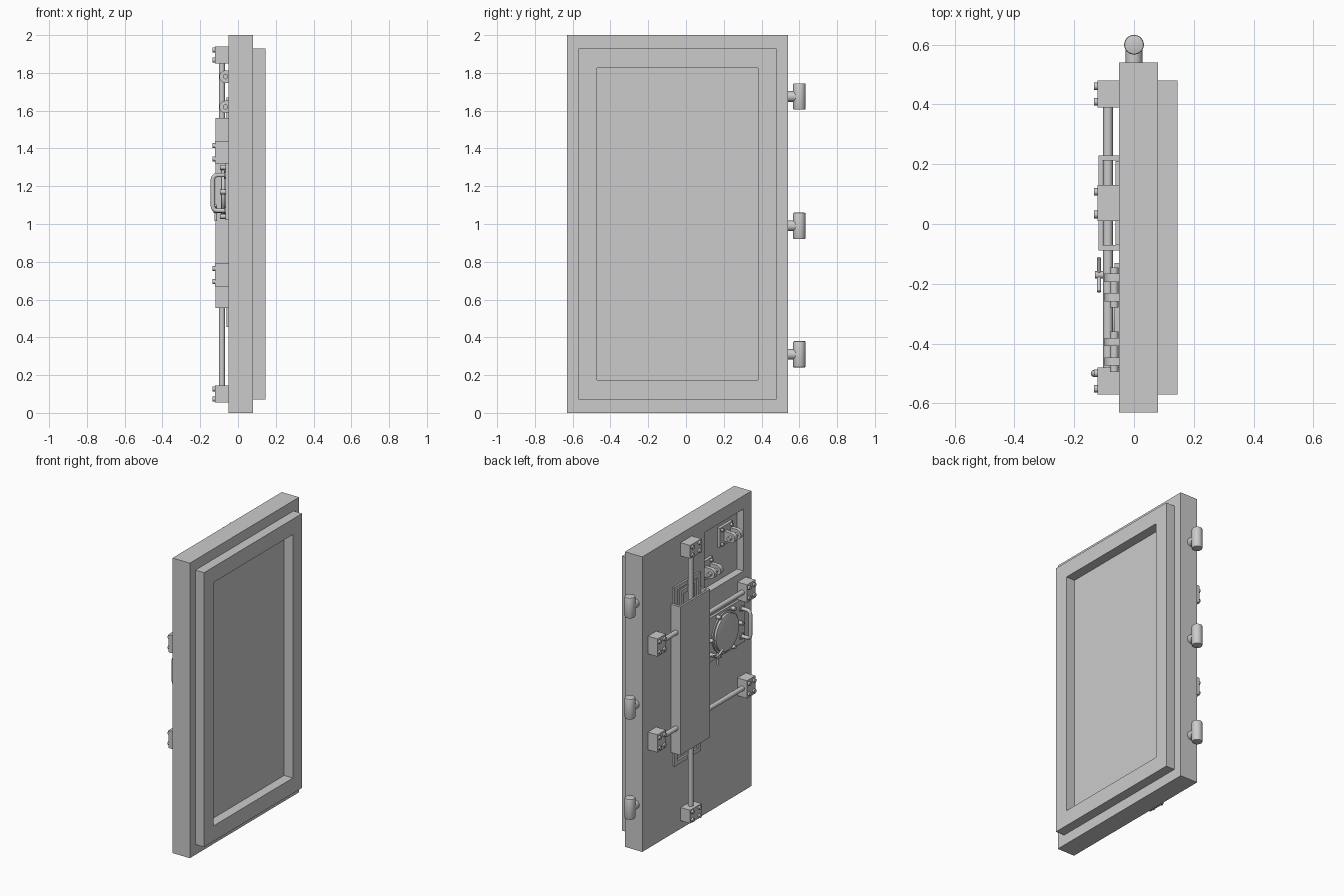
import bpy, bmesh, math
from mathutils import Vector, Matrix

if "Cube" in bpy.data.objects:
    bpy.data.objects.remove(bpy.data.objects["Cube"])


def finish(name, bm, smooth=False):
    me = bpy.data.meshes.new(name)
    bm.to_mesh(me)
    bm.free()
    ob = bpy.data.objects.new(name, me)
    bpy.context.collection.objects.link(ob)
    if smooth:
        bpy.ops.object.select_all(action='DESELECT')
        ob.select_set(True)
        bpy.context.view_layer.objects.active = ob
        bpy.ops.object.shade_smooth_by_angle(angle=math.radians(35))
    return ob


def box(name, x, y, z):
    bm = bmesh.new()
    bmesh.ops.create_cube(bm, size=1)
    for v in bm.verts:
        v.co = [(a + b) / 2 + c * (b - a) for (a, b), c in zip((x, y, z), v.co)]
    return finish(name, bm)


def rod(name, a, b, r, seg=24, bevel=0):
    a, b = Vector(a), Vector(b)
    bm = bmesh.new()
    m = Matrix.Translation((a + b) / 2) @ (b - a).to_track_quat('Z', 'Y').to_matrix().to_4x4()
    bmesh.ops.create_cone(bm, cap_ends=True, segments=seg, radius1=r, radius2=r,
                          depth=(b - a).length, matrix=m)
    if bevel:
        rim = [e for e in bm.edges if any(len(f.verts) > 4 for f in e.link_faces)]
        bmesh.ops.bevel(bm, geom=rim, offset=bevel, segments=2, affect='EDGES', profile=0.5)
    return finish(name, bm, seg > 8)


def frame(name, x, y, z, wy, wz):
    """Rectangular ring lying in the y-z plane."""
    bm = bmesh.new()
    rings = []
    for xx in x:
        for dy, dz in ((0, 0), (wy, wz)):
            rings.append([bm.verts.new((xx, yy, zz)) for yy, zz in (
                (y[0] + dy, z[0] + dz), (y[1] - dy, z[0] + dz),
                (y[1] - dy, z[1] - dz), (y[0] + dy, z[1] - dz))])
    for p, q in ((0, 1), (1, 3), (3, 2), (2, 0)):
        for i in range(4):
            j = (i + 1) % 4
            bm.faces.new((rings[p][i], rings[p][j], rings[q][j], rings[q][i]))
    bmesh.ops.recalc_face_normals(bm, faces=bm.faces)
    return finish(name, bm)


def cut(ob, cutter):
    m = ob.modifiers.new("cut", 'BOOLEAN')
    m.object = cutter
    m.solver = 'EXACT'
    bpy.context.view_layer.objects.active = ob
    ob.select_set(True)
    bpy.ops.object.modifier_apply(modifier=m.name)
    bpy.data.objects.remove(cutter)


# door slab with the recess for the upper mechanism
slab = box("door_slab", (-0.05, 0.08), (-0.63, 0.54), (0, 2))
cut(slab, box("recess_cutter", (-0.2, 0.0), (-0.545, -0.125), (1.49, 1.91)))
frame("inner_rim", (0.079, 0.145), (-0.57, 0.48), (0.07, 1.93), 0.1, 0.105)

# hinges
for z in (0.31, 0.99, 1.675):
    rod("hinge_barrel", (0, 0.6, z - 0.07), (0, 0.6, z + 0.07), 0.033, 32, 0.006)
    rod("hinge_arm", (0, 0.53, z), (0, 0.6, z), 0.028)


# bolt guide blocks with four screws each
def guide(y, z, hy, hz, by, bz):
    box("guide_block", (-0.122, -0.05), (y - hy, y + hy), (z - hz, z + hz))
    for sy in (-1, 1):
        for sz in (-1, 1):
            rod("guide_screw", (-0.12, y + sy * by, z + sz * bz),
                (-0.134, y + sy * by, z + sz * bz), 0.013, 12)


for z in (0.73, 1.38):
    for y in (-0.525, 0.435):
        guide(y, z, 0.045, 0.06, 0.026, 0.035)
    rod("side_bolt", (-0.087, -0.54, z), (-0.087, 0.45, z), 0.016)
for z in (0.1, 1.895):
    guide(0.07, z, 0.06, 0.045, 0.038, 0.027)
rod("vertical_bolt", (-0.085, 0.07, 0.08), (-0.085, 0.07, 1.91), 0.016)

# central cover, an open-ended sleeve, and its mounting frames
box("cover_face", (-0.118, -0.105), (-0.088, 0.23), (0.555, 1.56))
for y in ((-0.088, -0.07), (0.212, 0.23)):
    box("cover_side", (-0.106, -0.05), y, (0.555, 1.56))
frame("cover_frame", (-0.062, -0.049), (-0.07, 0.21), (0.455, 1.67), 0.03, 0.03)
frame("rod_frame", (-0.062, -0.049), (0.0, 0.14), (0.51, 1.62), 0.025, 0.03)

# lock panel with dial and six latching tabs
box("lock_panel", (-0.066, -0.05), (-0.538, -0.13), (1.02, 1.32))
cy, cz = -0.32, 1.17
rod("dial", (-0.06, cy, cz), (-0.09, cy, cz), 0.125, 48, 0.005)
rod("dial_rim", (-0.06, cy, cz), (-0.075, cy, cz), 0.138, 48)
for i in range(6):
    a = i * math.pi / 3
    y, z = cy + 0.158 * math.cos(a), cz + 0.15 * math.sin(a)
    rod("dial_tab", (-0.05, y, z), (-0.094, y, z), 0.013, 12)

# small turning lever
rod("lever_spindle", (-0.05, -0.17, 1.07), (-0.13, -0.17, 1.07), 0.013, 16)
for a in (90, 210, 330):
    a = math.radians(a)
    rod("lever_spoke", (-0.117, -0.17, 1.07),
        (-0.117, -0.17 + 0.065 * math.cos(a), 1.07 - 0.055 * math.sin(a)), 0.007, 12)

# pull handle
cu = bpy.data.curves.new("pull_handle", 'CURVE')
cu.dimensions = '3D'
cu.bevel_depth = 0.012
cu.bevel_resolution = 3
cu.use_fill_caps = True
sp = cu.splines.new('POLY')
arc = [(-0.11 - 0.023 * math.sin(t), 1.236 + 0.023 * math.cos(t))
       for t in [k * math.pi / 10 for k in range(6)]]
path = [(-0.05, 1.259)] + arc
path += [(x, 2.33 - z) for x, z in reversed(path)]
sp.points.add(len(path) - 1)
for p, (x, z) in zip(sp.points, path):
    p.co = (x, -0.5, z, 1)
handle = bpy.data.objects.new("pull_handle", cu)
bpy.context.collection.objects.link(handle)
for z in (1.071, 1.259):
    rod("handle_foot", (-0.05, -0.5, z), (-0.072, -0.5, z), 0.022, 24)

# pivot brackets inside the recess
for y, z in ((-0.415, 1.78), (-0.2, 1.62)):
    box("bracket_plate", (-0.02, 0.01), (y - 0.06, y + 0.08), (z - 0.06, z + 0.07))
    for dy in (-0.045, 0.02):
        box("bracket_lug", (-0.066, -0.01), (y + dy - 0.014, y + dy + 0.014), (z - 0.033, z + 0.033))
        rod("bracket_eye", (-0.066, y + dy - 0.014, z), (-0.066, y + dy + 0.014, z), 0.033)
    rod("bracket_pin", (-0.066, y - 0.08, z), (-0.066, y + 0.055, z), 0.014, 16)
    for dy in (-0.04, 0.06):
        for dz in (-0.045, 0.053):
            rod("bracket_screw", (-0.015, y + dy, z + dz), (-0.035, y + dy, z + dz), 0.011, 12)
